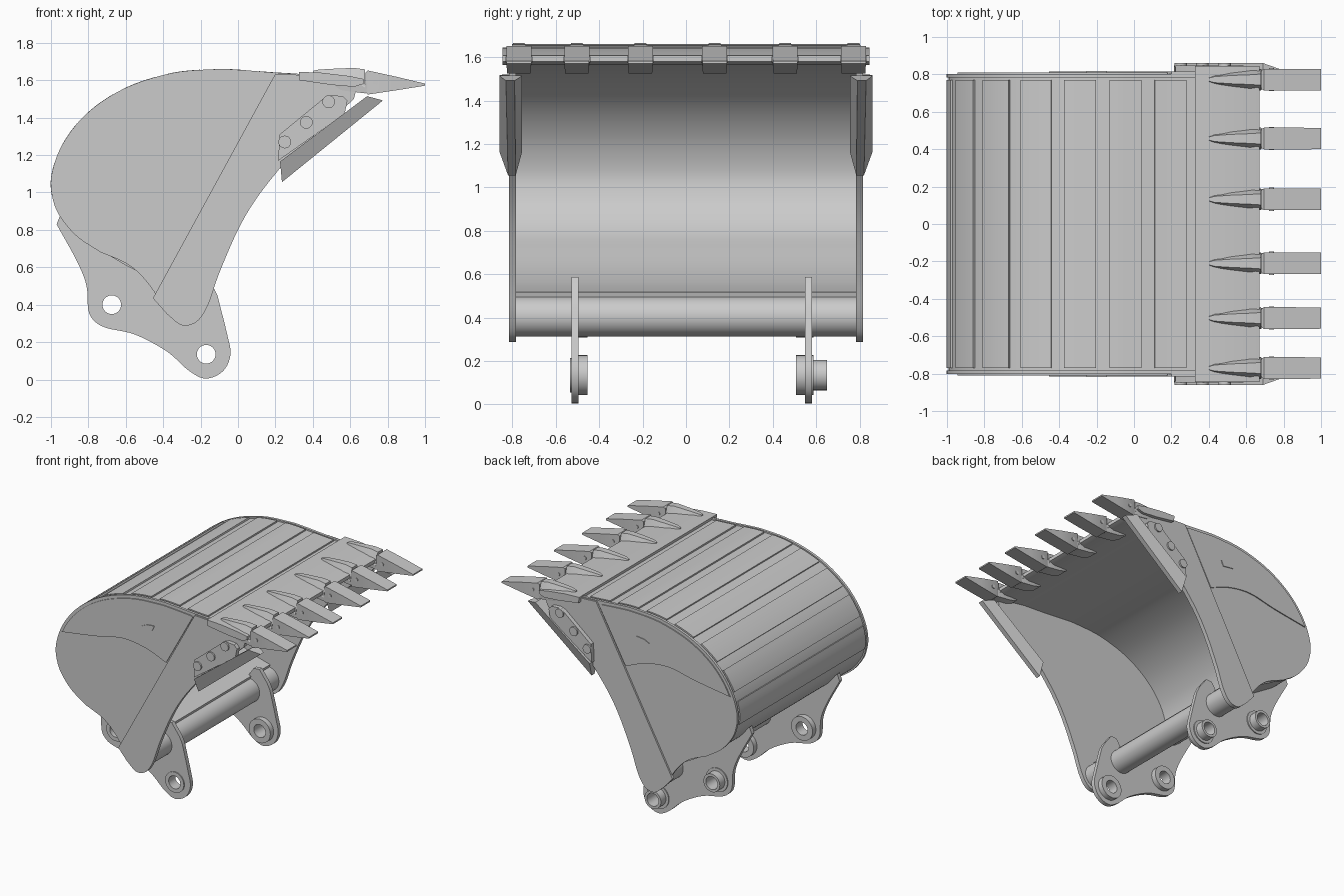
import bpy, bmesh, math
from mathutils import Vector
from mathutils.geometry import tessellate_polygon

if "Cube" in bpy.data.objects:
    bpy.data.objects.remove(bpy.data.objects["Cube"])


def mesh_object(name, verts, faces):
    bm = bmesh.new()
    vs = [bm.verts.new(v) for v in verts]
    for f in faces:
        bm.faces.new([vs[i] for i in f])
    bmesh.ops.recalc_face_normals(bm, faces=bm.faces)
    me = bpy.data.meshes.new(name)
    bm.to_mesh(me)
    bm.free()
    ob = bpy.data.objects.new(name, me)
    bpy.context.collection.objects.link(ob)
    return ob


def prism(name, outline, y0, y1, holes=()):
    """Extrude an x-z outline along y; y0/y1 may be one value or one per point."""
    loops = [outline, *holes]
    flat = [p for l in loops for p in l]
    n = len(flat)
    ys = [y if isinstance(y, list) else [y] * n for y in (y0, y1)]
    verts = [(p[0], y, p[1]) for col in ys for p, y in zip(flat, col)]
    if holes:
        caps = tessellate_polygon([[Vector((p[0], p[1], 0)) for p in l] for l in loops])
    else:
        caps = [list(range(n))]
    faces = [tuple(c) for c in caps] + [tuple(i + n for i in reversed(c)) for c in caps]
    start = 0
    for l in loops:
        m = len(l)
        for i in range(m):
            a, b = start + i, start + (i + 1) % m
            faces.append((a, b, b + n, a + n))
        start += m
    return mesh_object(name, verts, faces)


def loft(name, sections):
    """Box sections along x: (x, half width low, half width high, z low, z high)."""
    verts, faces = [], []
    for x, wl, wh, zl, zh in sections:
        verts += [(x, -wl, zl), (x, wl, zl), (x, wh, zh), (x, -wh, zh)]
    for k in range(0, len(verts) - 4, 4):
        for i in range(4):
            j = (i + 1) % 4
            faces.append((k + i, k + j, k + 4 + j, k + 4 + i))
    e = len(verts)
    faces += [(0, 1, 2, 3), (e - 4, e - 3, e - 2, e - 1)]
    return mesh_object(name, verts, faces)


def smooth(pts, n=5):
    """Curve through the points."""
    p = [Vector(q) for q in pts]
    p = [2 * p[0] - p[1]] + p + [2 * p[-1] - p[-2]]
    out = []
    for i in range(1, len(p) - 2):
        a, b, c, d = p[i - 1:i + 3]
        for k in range(n):
            t = k / n
            out.append(0.5 * (2 * b + (c - a) * t + (2 * a - 5 * b + 4 * c - d) * t * t
                              + (3 * b - a - 3 * c + d) * t ** 3))
    return out + [p[-2]]


def offset(pts, d):
    out = []
    for i, p in enumerate(pts):
        t = (pts[min(i + 1, len(pts) - 1)] - pts[max(i - 1, 0)]).normalized()
        out.append(p + Vector((t.y, -t.x)) * d)
    return out


def circle(x, z, r, n=32):
    return [(x + r * math.cos(2 * math.pi * i / n), z + r * math.sin(2 * math.pi * i / n))
            for i in range(n)]


def along(path, s):
    """Point at arc length s."""
    for a, b in zip(path, path[1:]):
        l = (b - a).length
        if s <= l:
            return a.lerp(b, s / l)
        s -= l
    return path[-1]


# curved shell of the bucket
back = [(0.40, 1.62), (0.2, 1.63), (0, 1.645), (-0.12, 1.648), (-0.35, 1.628), (-0.6, 1.548),
        (-0.8, 1.415), (-0.93, 1.25), (-0.988, 1.08), (-0.975, 0.95), (-0.93, 0.86),
        (-0.85, 0.77), (-0.73, 0.69)]
outer = smooth(back + [(-0.58, 0.60), (-0.42, 0.53), (-0.28, 0.49)])
prism("shell", outer + offset(outer, -0.028)[::-1], -0.79, 0.79)

# wear strips across the back
for i in range(7):
    s = 0.12 + i * 0.242
    seg = [along(outer, s + 0.17 * k / 6) for k in range(7)]
    prism(f"wear_strip_{i + 1}", offset(seg, 0.012) + offset(seg, -0.005)[::-1], -0.77, 0.77)

# torque tube
prism("torque_tube", circle(-0.29, 0.405, 0.092, 40), -0.79, 0.79)

# cutting lip
prism("lip_plate", [(0.33, 1.60), (0.325, 1.645), (0.45, 1.64), (0.6, 1.622), (0.67, 1.607),
                    (0.67, 1.58), (0.62, 1.565), (0.5, 1.575)], -0.845, 0.845)

# side plates with their reinforcements and cutters
front_low = smooth([(-0.38, 0.35), (-0.3, 0.29), (-0.22, 0.31), (-0.16, 0.4), (-0.1, 0.57),
                    (0, 0.8), (0.1, 0.97), (0.24, 1.15)])
front_top = [(0.62, 1.5), (0.64, 1.585), (0.4, 1.625)]
side = (offset(smooth(back), 0.011)
        + smooth([(-0.73, 0.68), (-0.58, 0.61), (-0.47, 0.5), (-0.38, 0.35)])[1:-1]
        + front_low + front_top[:2])
wear_top = [p for p in offset(outer, -0.012) if p.x < 0.17 and p.y > 1.2]
wear_low = smooth([(-0.945, 1.2), (-0.65, 1.245), (-0.42, 1.29), (-0.22, 1.265), (-0.05, 1.2)])
for s, tag in ((-1, "front"), (1, "rear")):
    prism(f"side_plate_{tag}", side, s * 0.783, s * 0.803)
    prism(f"side_strip_{tag}", [(0.2, 1.635), (-0.455, 0.435)] + front_low + front_top,
          s * 0.793, s * 0.816)
    prism(f"side_wear_plate_{tag}", wear_top + wear_low + [(0.18, 1.615)], s * 0.80, s * 0.811)
    prism(f"side_tab_{tag}", [(-0.255, 1.432), (-0.21, 1.453), (-0.145, 1.46), (-0.165, 1.42)],
          s * 0.81, s * 0.817)
    # bolted side cutter: flange, bevelled blade, bolts
    prism(f"cutter_flange_{tag}", [(0.215, 1.17), (0.222, 1.31), (0.46, 1.505), (0.5, 1.52),
                                   (0.56, 1.515), (0.585, 1.49), (0.57, 1.42)], s * 0.81, s * 0.848)
    prism(f"cutter_blade_{tag}", [(0.215, 1.185), (0.225, 1.165), (0.69, 1.515), (0.775, 1.492),
                                  (0.235, 1.055)][1:],
          [s * 0.755, s * 0.755, s * 0.79, s * 0.785], [s * 0.86, s * 0.86, s * 0.83, s * 0.82])
    for k, (x, z) in enumerate([(0.25, 1.27), (0.365, 1.375), (0.485, 1.485)]):
        prism(f"cutter_bolt_{tag}_{k + 1}", circle(x, z, 0.034, 20), s * 0.84, s * 0.86)

# mounting ears with pin holes
pins = [(-0.675, 0.4), (-0.17, 0.135)]
ear = (smooth([(-0.97, 0.83), (-0.86, 0.63), (-0.81, 0.5), (-0.8, 0.37), (-0.765, 0.31),
               (-0.7, 0.275), (-0.55, 0.24), (-0.38, 0.15), (-0.26, 0.045), (-0.17, 0.005),
               (-0.08, 0.045), (-0.04, 0.135), (-0.06, 0.25), (-0.11, 0.45)])
       + [(-0.135, 0.5), (-0.2, 0.588), (-0.25, 0.585), (-0.3, 0.51), (-0.42, 0.54), (-0.58, 0.61),
          (-0.73, 0.70), (-0.85, 0.78), (-0.95, 0.88)])
for tag, y0, y1, rings in (
        ("front", -0.527, -0.495, [(0.092, -0.495, -0.454), (0.08, -0.535, -0.527)]),
        ("rear", 0.548, 0.58, [(0.092, 0.507, 0.548), (0.07, 0.58, 0.65), (0.092, 0.58, 0.588)])):
    prism(f"ear_{tag}", ear, y0, y1, [circle(x, z, 0.05) for x, z in pins])
    for i, (x, z) in enumerate(pins):
        for j, (r, a, b) in enumerate(rings):
            ob = prism(f"pin_boss_{tag}_{i + 1}_{j + 1}", circle(x, z, r), a, b,
                       [circle(x, z, 0.05)])

# teeth: adapter legs clamp the lip, wedge tip in front, retaining pin
parts = [
    loft("adapter_top", [(0.40, 0.012, 0.008, 1.625, 1.65), (0.43, 0.026, 0.016, 1.62, 1.657),
                         (0.52, 0.045, 0.022, 1.61, 1.662), (0.62, 0.056, 0.026, 1.60, 1.666),
                         (0.68, 0.058, 0.03, 1.56, 1.658)]),
    loft("adapter_bottom", [(0.5, 0.04, 0.045, 1.568, 1.58), (0.56, 0.048, 0.05, 1.545, 1.58),
                            (0.68, 0.05, 0.055, 1.53, 1.58), (0.74, 0.045, 0.045, 1.55, 1.62)]),
    loft("tooth_tip", [(0.682, 0.048, 0.05, 1.535, 1.642), (0.695, 0.054, 0.058, 1.524, 1.652),
                       (0.85, 0.056, 0.058, 1.547, 1.618), (1.0, 0.057, 0.057, 1.571, 1.582)]),
    prism("tooth_pin", circle(0.735, 1.59, 0.014, 12), -0.062, 0.062),
]
for i, y in enumerate((-0.77, -0.503, -0.21, 0.132, 0.457, 0.772)):
    for part in parts:
        ob = part
        if i:
            ob = part.copy()
            ob.name = f"{part.name}_{i + 1}"
            bpy.context.collection.objects.link(ob)
        ob.location.y = y

# smooth curved surfaces, keep plate edges sharp
for ob in bpy.data.objects:
    ob.select_set(True)
bpy.context.view_layer.objects.active = bpy.data.objects["shell"]
bpy.ops.object.shade_smooth_by_angle(angle=math.radians(28))
